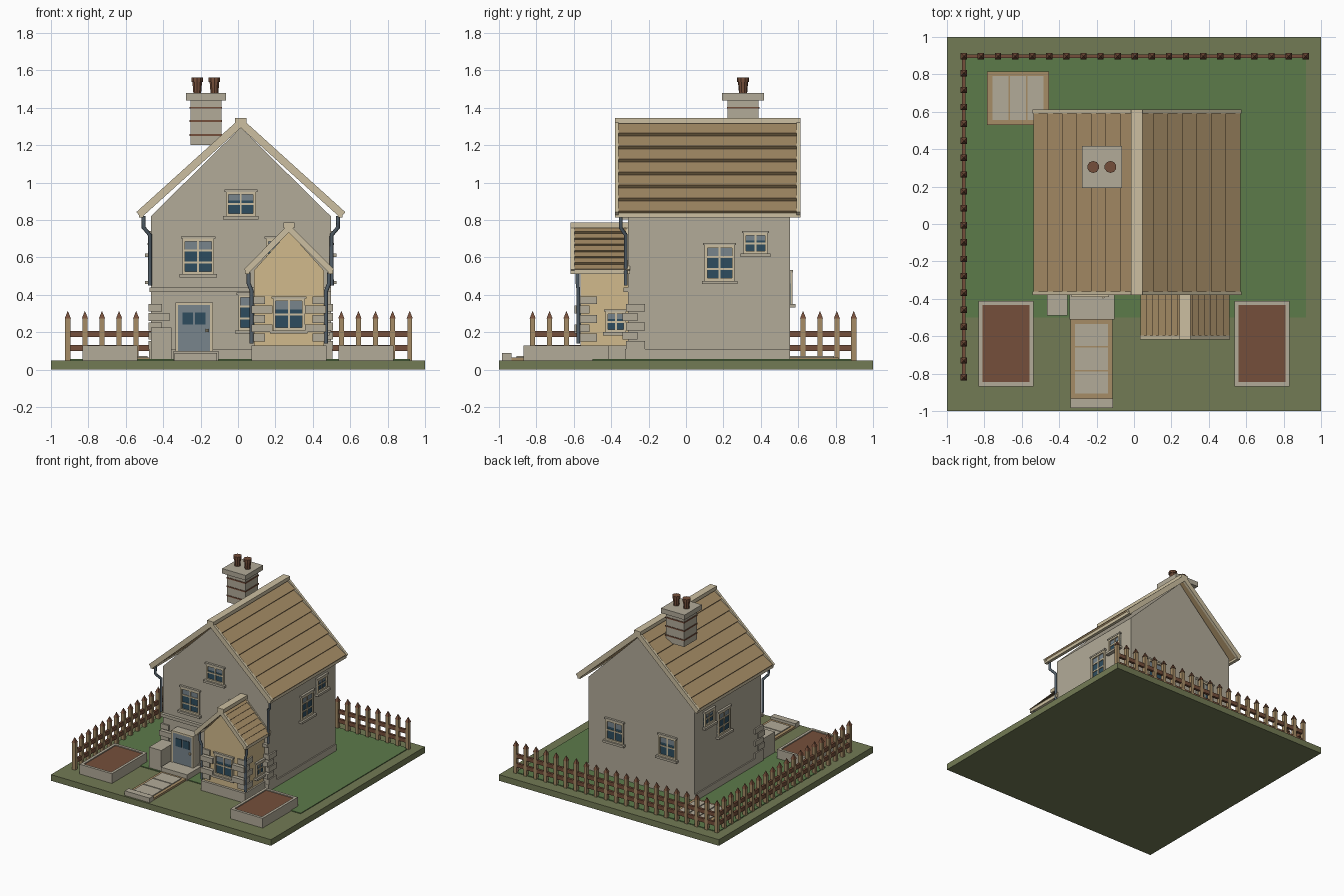
import bpy, bmesh, math
from mathutils import Matrix, Vector

old = bpy.data.objects.get("Cube")
if old:
    bpy.data.objects.remove(old, do_unlink=True)

COLOURS = {
    "stone": (0.70, 0.67, 0.60), "cream": (0.80, 0.75, 0.63),
    "yellow_plaster": (0.82, 0.73, 0.55), "tan": (0.65, 0.55, 0.40),
    "brown": (0.46, 0.31, 0.23), "slate_blue": (0.47, 0.52, 0.55),
    "glass": (0.18, 0.30, 0.37), "earth_green": (0.45, 0.48, 0.33),
    "lawn_green": (0.36, 0.48, 0.29), "pipe_grey": (0.33, 0.38, 0.42),
}
NAMES = list(COLOURS)
MATS = []
for key, rgb in COLOURS.items():
    m = bpy.data.materials.new(key)
    m.use_nodes = True
    lin = [((c + 0.055) / 1.055) ** 2.4 for c in rgb] + [1]
    m.diffuse_color = lin
    m.node_tree.nodes["Principled BSDF"].inputs["Base Color"].default_value = lin
    MATS.append(m)


class Part:
    """Collects simple solids into one named object."""

    def __init__(self, name, matrix=None):
        self.name, self.matrix, self.bm = name, matrix or Matrix(), bmesh.new()

    def paint(self, faces, mat):
        for f in faces:
            f.material_index = NAMES.index(mat)

    def box(self, x, y, z, mat):
        centre = Vector([sum(r) / 2 for r in (x, y, z)])
        size = [abs(r[1] - r[0]) for r in (x, y, z)]
        mx = Matrix.Translation(centre) @ Matrix.Diagonal((*size, 1))
        vs = bmesh.ops.create_cube(self.bm, size=1, matrix=mx)["verts"]
        self.paint({f for v in vs for f in v.link_faces}, mat)

    def prism(self, pts, y, mat):
        rings = [[self.bm.verts.new((px, v, pz)) for px, pz in pts] for v in y]
        n = len(pts)
        faces = [self.bm.faces.new(r) for r in rings]
        for i in range(n):
            j = (i + 1) % n
            faces.append(self.bm.faces.new((rings[0][i], rings[0][j], rings[1][j], rings[1][i])))
        self.paint(faces, mat)

    def cone(self, at, r1, r2, depth, sides, mat, turn=0):
        mx = Matrix.Translation(at) @ Matrix.Rotation(turn, 4, "Z")
        vs = bmesh.ops.create_cone(self.bm, cap_ends=True, segments=sides, radius1=r1,
                                   radius2=r2, depth=depth, matrix=mx)["verts"]
        self.paint({f for v in vs for f in v.link_faces}, mat)

    def done(self):
        bmesh.ops.recalc_face_normals(self.bm, faces=self.bm.faces)
        me = bpy.data.meshes.new(self.name)
        self.bm.to_mesh(me)
        self.bm.free()
        for m in MATS:
            me.materials.append(m)
        ob = bpy.data.objects.new(self.name, me)
        ob.matrix_world = self.matrix
        bpy.context.collection.objects.link(ob)


def single_box(name, x, y, z, mat):
    p = Part(name)
    p.box(x, y, z, mat)
    p.done()


def gable_wall(name, cx, half, y, eave, apex, mat):
    p = Part(name)
    p.prism([(cx - half, .05), (cx + half, .05), (cx + half, eave), (cx, apex),
             (cx - half, eave)], y, mat)
    p.done()


def roof(name, cx, half, ridge, eave, y, courses, step):
    """Overlapping shingle courses, verge boards, eave boards and ridge cap."""
    p = Part(name)
    length = math.hypot(half, ridge - eave)
    for s in (-1, 1):
        down = Vector((s * half, eave - ridge)) / length
        up = Vector((s * (ridge - eave), half)) / length
        at = lambda t, o: tuple(Vector((cx, ridge)) + down * t * length + up * o)
        saw = []
        for i in range(courses):
            saw += [at(i / courses, 0), at((i + 1) / courses, step)]
        p.prism(saw + [at(1, -.015), at(0, -.015)], (y[0] + .01, y[1] - .01), "tan")
        verge = [at(0, step), at(1.01, step), at(1.01, -.02), at(0, -.02)]
        for a in (y[0], y[1] - .02):
            p.prism(verge, (a, a + .02), "cream")
        ex = cx + s * half
        p.box((ex - s * .02, ex + s * .005), y, (eave - .02, eave + .008), "cream")
    p.box((cx - .03, cx + .03), y, (ridge - .005, ridge + .025), "cream")
    p.done()


def window(name, at, w, h, angle=0, bars=1):
    """Cased window facing local -y, with sill, lintel and glazing bars."""
    p = Part(name, Matrix.Translation(at) @ Matrix.Rotation(math.radians(angle), 4, "Z"))
    a, b, t = w / 2, h / 2, .014
    split = b * .3
    p.box((-a, a), (-.004, .004), (-b, split), "glass")
    p.box((-a, a), (-.004, .004), (split, b), "slate_blue")
    for s in (-1, 1):
        p.box((s * a, s * (a - t)), (-.015, .01), (-b, b), "cream")
        p.box((-a, a), (-.015, .01), (s * b, s * (b - t)), "cream")
    p.box((-.005, .005), (-.01, .005), (-b, b), "cream")
    for i in range(bars):
        z = -b + h * (i + 1) / (bars + 1)
        p.box((-a, a), (-.01, .005), (z - .005, z + .005), "cream")
    p.box((-a - .015, a + .015), (-.03, .01), (-b - .018, -b), "stone")
    p.box((-a - .008, a + .008), (-.018, .01), (b, b + .012), "stone")
    p.done()


def pipe(name, pts):
    cu = bpy.data.curves.new(name, "CURVE")
    cu.dimensions, cu.bevel_depth, cu.bevel_resolution = "3D", .011, 1
    cu.use_fill_caps = True
    sp = cu.splines.new("POLY")
    sp.points.add(len(pts) - 1)
    for q, co in zip(sp.points, pts):
        q.co = (*co, 1)
    cu.materials.append(MATS[NAMES.index("pipe_grey")])
    bpy.context.collection.objects.link(bpy.data.objects.new(name, cu))


# Ground and lawn
single_box("ground", (-1, 1), (-1, 1), (0, .05), "earth_green")
single_box("lawn", (-.92, .92), (-.5, .9), (.045, .056), "lawn_green")

# Main house
HX, FRONT, BACK = .015, -.31, .555
SIDE = .481
gable_wall("house_walls", HX, SIDE, (FRONT, BACK), .82, 1.295, "stone")
roof("main_roof", HX, .54, 1.32, .832, (-.38, .612), 7, .02)
single_box("house_plinth", (HX - SIDE - .01, HX + SIDE + .01), (FRONT - .015, BACK), (.05, .11), "stone")
single_box("string_course", (HX - SIDE - .006, HX + SIDE), (FRONT - .025, FRONT), (.415, .44), "stone")

# Front extension
EX, EFRONT, ESIDE = .272, -.565, .187
gable_wall("extension_walls", EX, ESIDE, (EFRONT, FRONT), .53, .738, "yellow_plaster")
roof("extension_roof", EX, .23, .762, .53, (-.617, -.3), 7, .012)
single_box("extension_plinth", (EX - .2, EX + .2), (EFRONT - .02, FRONT), (.05, .13), "stone")

# Corner stones, alternately long and short
quoins = Part("corner_stones")
for cx, half, fy, low in ((HX, SIDE, FRONT, .11), (EX, ESIDE, EFRONT, .15)):
    for s in (-1, 1):
        edge = cx + s * half
        for i in range(5):
            z = low + i * .05
            wide, deep = (.10, .05) if i % 2 else (.06, .09)
            out = .03 if i % 2 else .012
            quoins.box((edge + s * .012, edge - s * wide), (fy - out, fy + deep), (z, z + .042), "stone")
quoins.done()

# Windows
window("front_upper_window", (-.213, FRONT, .605), .17, .19, bars=2)
window("front_upper_left_window", (.235, FRONT, .605), .17, .19, bars=2)
window("attic_window", (HX, FRONT, .885), .16, .13)
window("front_lower_window", (.075, FRONT, .305), .15, .19, bars=2)
window("extension_window", (EX, EFRONT, .295), .17, .17)
window("extension_side_window", (EX + ESIDE, -.375, .255), .11, .11, 90)
for s, side in ((1, "left"), (-1, "right")):
    x = HX + s * SIDE
    window(side + "_large_window", (x, .18, .57), .16, .19, s * 90, 2)
    window(side + "_small_window", (x, .372, .675), .13, .11, s * 90)
    window("back_" + side + "_window", (.015 + s * .24, BACK, .435), .16, .17, 180)

# Front door with frame, lights and knob
door = Part("front_door")
DX = -.235
door.box((DX - .1, DX + .1), (-.375, FRONT), (.09, .36), "stone")
door.box((DX - .085, DX + .085), (-.385, -.37), (.1, .345), "slate_blue")
for s in (-1, 1):
    door.box((DX + s * .006, DX + s * .062), (-.389, -.38), (.24, .305), "glass")
    door.box((DX + s * .1, DX + s * .085), (-.39, -.37), (.09, .36), "cream")
door.box((DX - .1, DX + .1), (-.39, -.37), (.345, .36), "cream")
door.cone((DX + .07, -.39, .21), .008, .008, .016, 8, "cream")
door.done()

# Door step and stone block
single_box("door_step", (-.345, -.105), (-.51, -.3), (.05, .1), "stone")
single_box("stone_block", (-.465, -.355), (-.49, -.32), (.05, .225), "stone")

# Chimney with brick bands, cap and pots
ch = Part("chimney")
CX, CY = -.172, .305
ch.box((CX - .083, CX + .083), (CY - .083, CY + .083), (1.2, 1.45), "stone")
for z in (1.25, 1.325, 1.395):
    ch.box((CX - .087, CX + .087), (CY - .087, CY + .087), (z, z + .01), "brown")
ch.box((CX - .107, CX + .107), (CY - .112, CY + .112), (1.44, 1.48), "stone")
for s in (-1, 1):
    px = CX + s * .046
    ch.cone((px, CY, 1.515), .022, .028, .07, 10, "brown")
    ch.cone((px, CY, 1.55), .032, .032, .022, 10, "brown")
ch.done()

# Swan-neck downpipes
for s, side in ((1, "left"), (-1, "right")):
    e, w = HX + s * .52, HX + s * (SIDE + .005)
    pipe(side + "_downpipe", [(e, -.35, .82), (e, -.35, .76), (w, -.322, .72), (w, -.322, .45)])
    e, w = EX + s * .215, EX + s * (ESIDE + .012)
    pipe(side + "_extension_pipe", [(e, -.58, .52), (e, -.58, .46), (w, -.575, .42), (w, -.575, .14)])


# Paved areas with timber edging and slabs
def paving(name, x, y, along_y):
    p = Part(name)
    p.box(x, y, (.05, .066), "tan")
    g = .025
    r = y if along_y else x
    step = (r[1] - r[0] - 2 * g) / 3
    for i in range(3):
        a = r[0] + g + i * step + .004
        span = (a, a + step - .008)
        if along_y:
            p.box((x[0] + g, x[1] - g), span, (.06, .073), "stone")
        else:
            p.box(span, (y[0] + g, y[1] - g), (.06, .073), "stone")
    p.done()


paving("front_path", (-.34, -.115), (-.935, -.505), True)
paving("back_patio", (-.785, -.455), (.53, .815), False)
single_box("path_threshold", (-.34, -.113), (-.985, -.933), (.05, .088), "stone")

# Raised garden beds
for s, side in ((1, "left"), (-1, "right")):
    bed = Part(side + "_garden_bed")
    cx = s * .685
    ys = (-.868, -.412)
    for e in (-1, 1):
        bed.box((cx + e * .147, cx + e * .125), ys, (.05, .13), "stone")
    for a in (ys[0], ys[1] - .022):
        bed.box((cx - .147, cx + .147), (a, a + .022), (.05, .13), "stone")
    bed.box((cx - .13, cx + .13), (ys[0] + .01, ys[1] - .01), (.05, .122), "brown")
    bed.done()


# Picket fences along the back and one side
def fence(name, start, end, count):
    a, b = Vector(start), Vector(end)
    d = b - a
    p = Part(name, Matrix.Translation(a) @ Matrix.Rotation(math.atan2(d.y, d.x), 4, "Z"))
    for z in (.1, .175):
        p.box((0, d.length), (-.01, .01), (z, z + .032), "brown")
    for i in range(count):
        x = d.length * i / (count - 1)
        p.box((x - .013, x + .013), (-.014, .014), (.05, .272), "tan")
        p.cone((x, 0, .293), .024, 0, .042, 4, "brown", math.pi / 4)
    p.done()


fence("back_fence", (-.91, .897, 0), (.918, .897, 0), 21)
fence("side_fence", (-.91, -.82, 0), (-.91, .897, 0), 20)
